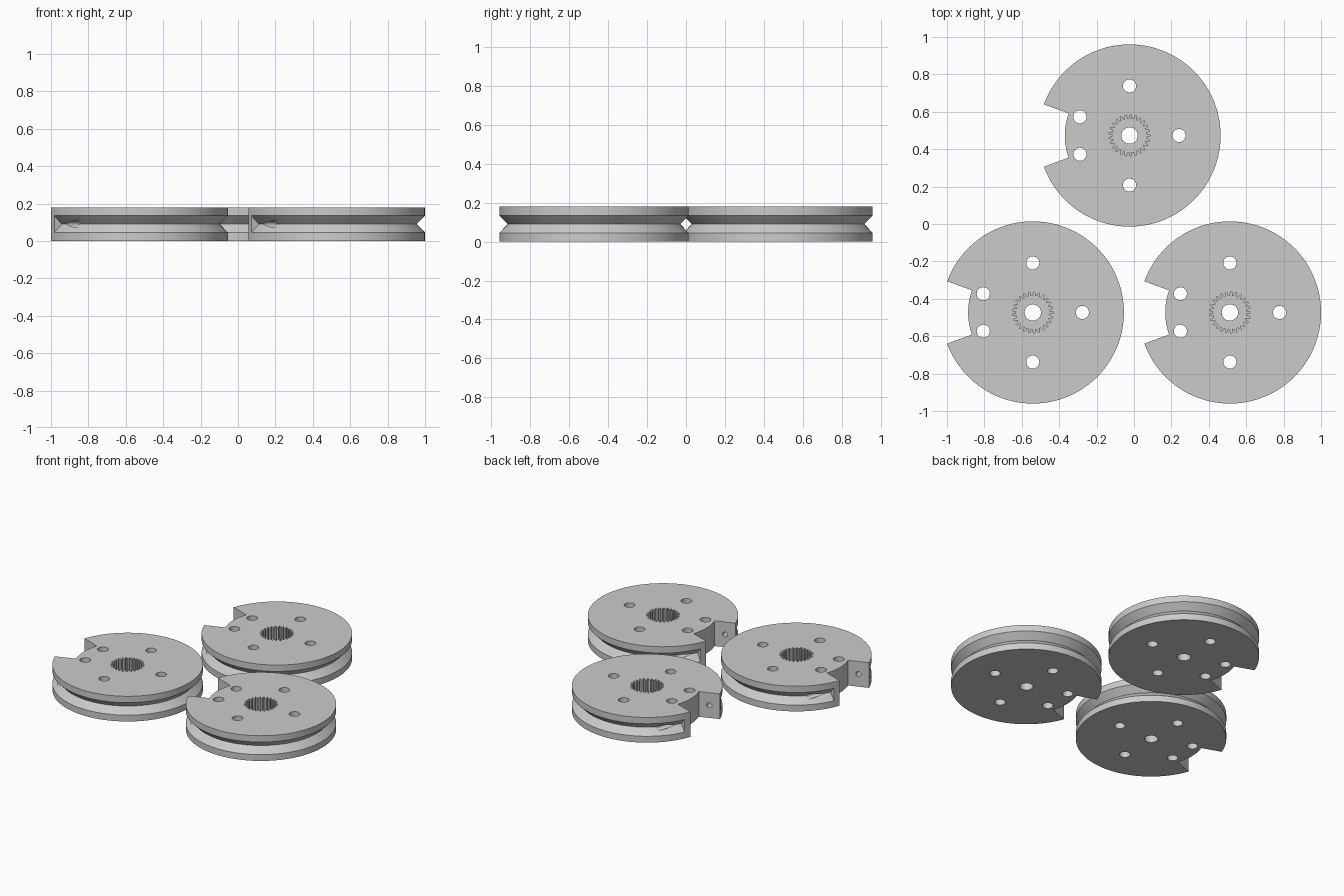
import bpy, bmesh
from math import sin, cos, radians, pi, tau

if "Cube" in bpy.data.objects:
    bpy.data.objects.remove(bpy.data.objects["Cube"])

R, H = 0.487, 0.18          # pulley radius and height
MID = H / 2
STEP = 2.5                  # degrees per facet

grey = bpy.data.materials.new("plain_grey")
grey.diffuse_color = (0.6, 0.6, 0.6, 1)
grey.use_nodes = True
grey.node_tree.nodes["Principled BSDF"].inputs["Base Color"].default_value = grey.diffuse_color


def make(name, bm):
    bmesh.ops.recalc_face_normals(bm, faces=bm.faces)
    me = bpy.data.meshes.new(name)
    bm.to_mesh(me)
    bm.free()
    me.materials.append(grey)
    ob = bpy.data.objects.new(name, me)
    bpy.context.collection.objects.link(ob)
    return ob


def prism(name, outline, z0, z1):
    """Extrude a flat outline upwards."""
    bm = bmesh.new()
    face = bm.faces.new([bm.verts.new((x, y, z0)) for x, y in outline])
    top = bmesh.ops.extrude_face_region(bm, geom=[face])["geom"]
    bmesh.ops.translate(bm, vec=(0, 0, z1 - z0),
                        verts=[v for v in top if isinstance(v, bmesh.types.BMVert)])
    return make(name, bm)


def sector(name, profile, a0, a1):
    """Sweep a closed (radius, z) profile between two angles, with capped ends."""
    bm = bmesh.new()
    n = round((a1 - a0) / STEP)
    rings = []
    for i in range(n + 1):
        a = radians(a0 + i * STEP)
        rings.append([bm.verts.new((r * cos(a), r * sin(a), z)) for r, z in profile])
    k = len(profile)
    for p, q in zip(rings, rings[1:]):
        for j in range(k):
            bm.faces.new((p[j], p[(j + 1) % k], q[(j + 1) % k], q[j]))
    bm.faces.new(rings[0])
    bm.faces.new(rings[-1])
    return make(name, bm)


def circle(r, n, cx=0, cy=0):
    return [(cx + r * cos(tau * i / n), cy + r * sin(tau * i / n)) for i in range(n)]


# Solid disc
disc = prism("pulley_back", circle(R, round(360 / STEP)), 0, H)
cutters = []

# V groove around the rim, stopping just short of the notch
cutters.append(sector("groove_cutter",
                      [(0.443, MID), (0.5, MID - 0.058), (0.5, MID + 0.058)], -155, 155))

# Wedge notch in the left side
cutters.append(sector("notch_cutter",
                      [(0.346, -0.1), (0.6, -0.1), (0.6, 0.3), (0.346, 0.3)], 160, 200))

# Toothed pocket sunk from the top
teeth, gear = 25, []
for i in range(teeth):
    for f, r in ((-0.28, 0.09), (-0.12, 0.11), (0.12, 0.11), (0.28, 0.09)):
        a = tau * (i + f) / teeth
        gear.append((r * cos(a), r * sin(a)))
cutters.append(prism("spline_cutter", gear, 0.06, 0.3))

# Centre bore and five mounting holes
for x, y, r in ((0, 0, 0.044), (0.265, 0, 0.035), (0, 0.265, 0.035), (0, -0.265, 0.035),
                (-0.265, 0.1, 0.035), (-0.265, -0.1, 0.035)):
    cutters.append(prism("hole_cutter", circle(r, 32, x, y), -0.1, 0.3))

# Cord holes from each notch wall into the groove
for s in (1, -1):
    a = pi - s * radians(20)
    cord = prism("cord_cutter", circle(0.018, 24), -0.03, 0.25)
    cord.rotation_euler = (pi / 2, 0, a if s < 0 else a + pi)
    # local z runs along the tangent, away from the notch
    cord.location = (0.416 * cos(a), 0.416 * sin(a), MID)
    if s > 0:
        cord.rotation_euler = (-pi / 2, 0, a + pi)
        cord.rotation_euler.z = a - pi / 2 + pi / 2 + pi
    else:
        cord.rotation_euler = (-pi / 2, 0, a)
    cutters.append(cord)

for c in cutters:
    c.hide_render = True
    m = disc.modifiers.new(c.name, 'BOOLEAN')
    m.operation, m.solver, m.object = 'DIFFERENCE', 'EXACT', c

# Bake the cuts, then drop the cutters
bpy.context.view_layer.update()
dg = bpy.context.evaluated_depsgraph_get()
mesh = bpy.data.meshes.new_from_object(disc.evaluated_get(dg))
disc.modifiers.clear()
disc.data = mesh
for c in cutters:
    bpy.data.objects.remove(c)
bpy.ops.object.select_all(action='DESELECT')
disc.select_set(True)
bpy.context.view_layer.objects.active = disc
bpy.ops.object.shade_smooth_by_angle(angle=radians(25))

# Three identical pulleys
disc.location = (-0.024, 0.473, 0)
for name, x in (("pulley_front_left", -0.541), ("pulley_front_right", 0.513)):
    ob = disc.copy()
    ob.data = disc.data.copy()
    ob.name = name
    ob.location = (x, -0.473, 0)
    bpy.context.collection.objects.link(ob)
